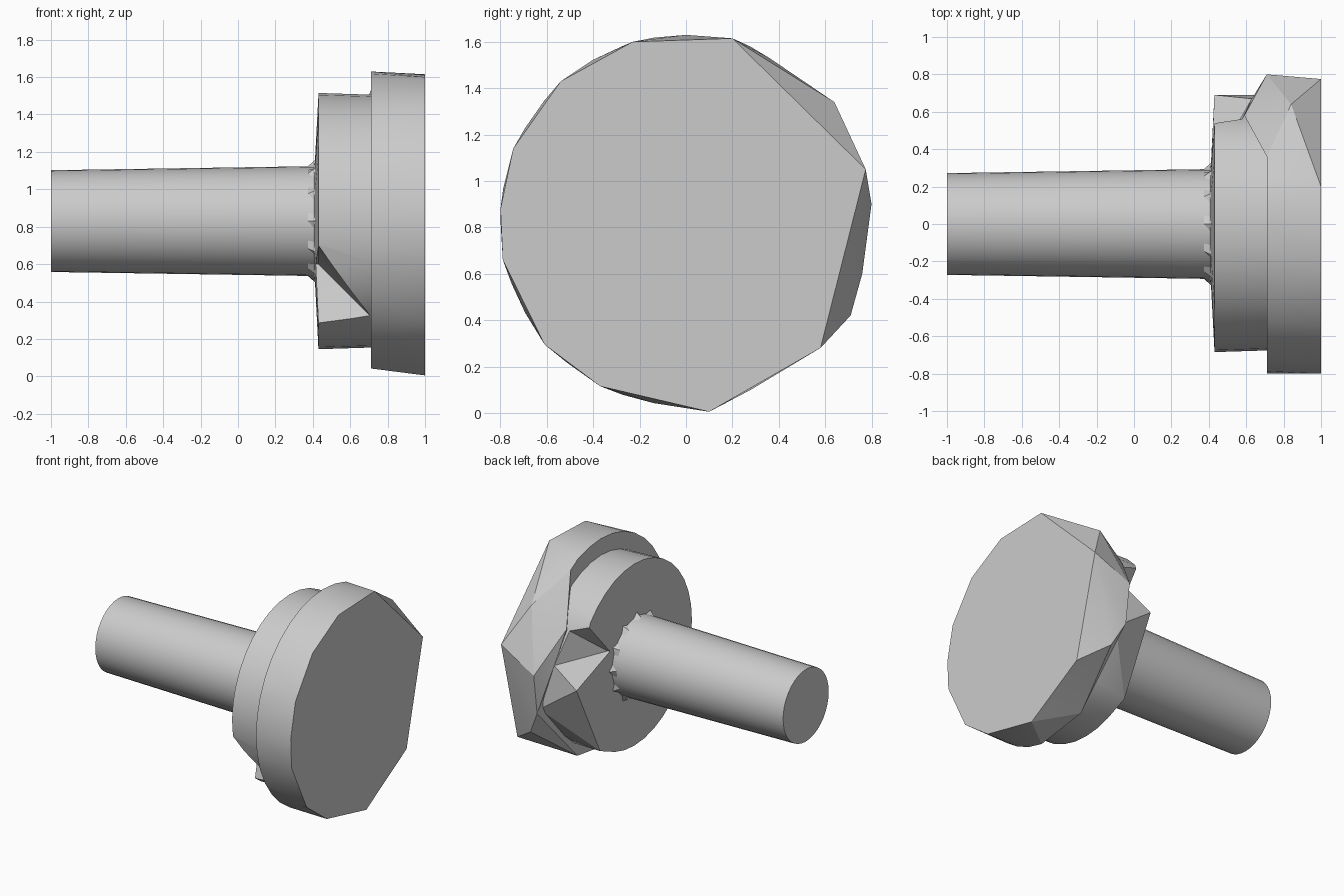
import bpy, bmesh
from math import cos, sin, radians

cube = bpy.data.objects.get("Cube")
if cube:
    bpy.data.objects.remove(cube, do_unlink=True)

AXIS = 0.83  # height of the shaft axis

grey = bpy.data.materials.new("plain_grey")
grey.use_nodes = True
grey.diffuse_color = (0.6, 0.6, 0.6, 1)
grey.node_tree.nodes["Principled BSDF"].inputs["Base Color"].default_value = grey.diffuse_color


def ring(x, r, start=0, stop=360, step=10):
    """Points on a circle round the axis."""
    return [(x, r * cos(radians(a)), AXIS + r * sin(radians(a)))
            for a in range(start, stop, step)]


def outward(points, k=1.4):
    """Push points away from the axis."""
    return [(x, y * k, AXIS + (z - AXIS) * k) for x, y, z in points]


def add(name, bm):
    bmesh.ops.recalc_face_normals(bm, faces=bm.faces)
    mesh = bpy.data.meshes.new(name)
    bm.to_mesh(mesh)
    bm.free()
    mesh.materials.append(grey)
    ob = bpy.data.objects.new(name, mesh)
    bpy.context.collection.objects.link(ob)
    return ob


def hull(name, points):
    bm = bmesh.new()
    for p in points:
        bm.verts.new(p)
    out = bmesh.ops.convex_hull(bm, input=bm.verts[:])
    loose = set(out["geom_interior"] + out["geom_unused"])
    bmesh.ops.delete(bm, geom=[g for g in loose if isinstance(g, bmesh.types.BMVert)],
                     context="VERTS")
    bmesh.ops.dissolve_limit(bm, angle_limit=radians(1), verts=bm.verts[:], edges=bm.edges[:])
    return add(name, bm)


def loft(name, rings):
    bm = bmesh.new()
    loops = [[bm.verts.new(p) for p in r] for r in rings]
    n = len(loops[0])
    for a, b in zip(loops, loops[1:]):
        for i in range(n):
            j = (i + 1) % n
            bm.faces.new((a[i], a[j], b[j], b[i]))
    bm.faces.new(loops[0])
    bm.faces.new(loops[-1])
    return add(name, bm)


def select(ob):
    bpy.ops.object.select_all(action="DESELECT")
    ob.select_set(True)
    bpy.context.view_layer.objects.active = ob


def carve(ob, points):
    cutter = hull("cutter", points)
    cutter.hide_render = True
    mod = ob.modifiers.new("notch", "BOOLEAN")
    mod.operation, mod.solver, mod.object = "DIFFERENCE", "EXACT", cutter
    select(ob)
    bpy.ops.object.modifier_apply(modifier=mod.name)
    bpy.data.objects.remove(cutter, do_unlink=True)


# Corners shared by the chipped parts
ledge_end = (0.71, 0.36, 1.53)
chip_top = (0.84, 0.64, 1.34)
chip_back = (1, 0.775, 1.05)
rim_back = (0.71, 0.8, 0.9)
rim_low = (0.71, 0.76, 0.6)
step_high = (0.59, 0.58, 1.2)
step_low = (0.63, 0.67, 0.95)
lip_high = (0.43, 0.54, 1.24)
lip_low = (0.43, 0.69, 0.82)
lip_base = (0.43, 0.41, 0.26)

# Large disc: faceted outer face blending to a round rim
face_outline = [(-0.23, 1.6), (0.2, 1.615), (0.58, 0.28), (0.1, 0.005), (-0.37, 0.115),
                (-0.61, 0.295), (-0.79, 0.66), (-0.8, 0.88), (-0.745, 1.14), (-0.54, 1.43)]
large_disc = hull("large_disc", [(1, y, z) for y, z in face_outline]
                  + ring(0.71, 0.8, 70, 262)
                  + [chip_back, chip_top, ledge_end, rim_back, rim_low,
                     (0.8, 0.71, 0.42), (0.71, 0.28, 0.1)])

# Bulge joining both discs at the back
bulge = hull("back_bulge", [ledge_end, chip_top, chip_back, rim_back, rim_low,
                            step_high, step_low, (0.8, 0.2, 0.9)])

# Small disc with a shallow conical face
small_disc = hull("small_disc", ring(0.43, 0.685, 40, 310)
                  + ring(0.74, 0.675, 40, 320) + ring(0.41, 0.3)
                  + [lip_low, lip_base, step_low, (0.74, 0.69, 0.6), (0.74, 0.3, 0.2)])

# Wedge notch at the back, reaching in to the shaft
back_rim = [lip_high, lip_low, step_high, step_low]
carve(small_disc, [(0.43, 0.32, 0.98), (0.38, 0.31, 0.98)] + back_rim + outward(back_rim)
      + [(0.38, 0.54, 1.24), (0.38, 0.69, 0.82)])

# Notch in the lower front rim
front_rim = [(0.43, -0.67, 0.7), (0.43, -0.42, 0.26), (0.6, -0.46, 0.38), (0.71, -0.45, 0.32)]
carve(small_disc, [(0.43, -0.32, 0.6), (0.38, -0.32, 0.6)] + front_rim + outward(front_rim)
      + [(0.38, -0.67, 0.7), (0.38, -0.42, 0.26)])

# Shaft, slightly wider at the root
shaft = loft("shaft", [ring(-1, 0.272), ring(0.37, 0.293), ring(0.55, 0.293)])

# Scalloped collar where the shaft meets the disc
scallop = [p if i % 3 else q for i, (p, q) in
           enumerate(zip(ring(0.41, 0.285), ring(0.41, 0.325)))]
collar = loft("root_collar", [ring(0.37, 0.29), scallop, ring(0.43, 0.33)])

for ob in (large_disc, bulge, small_disc, shaft, collar):
    select(ob)
    bpy.ops.object.shade_smooth_by_angle(angle=radians(22))
